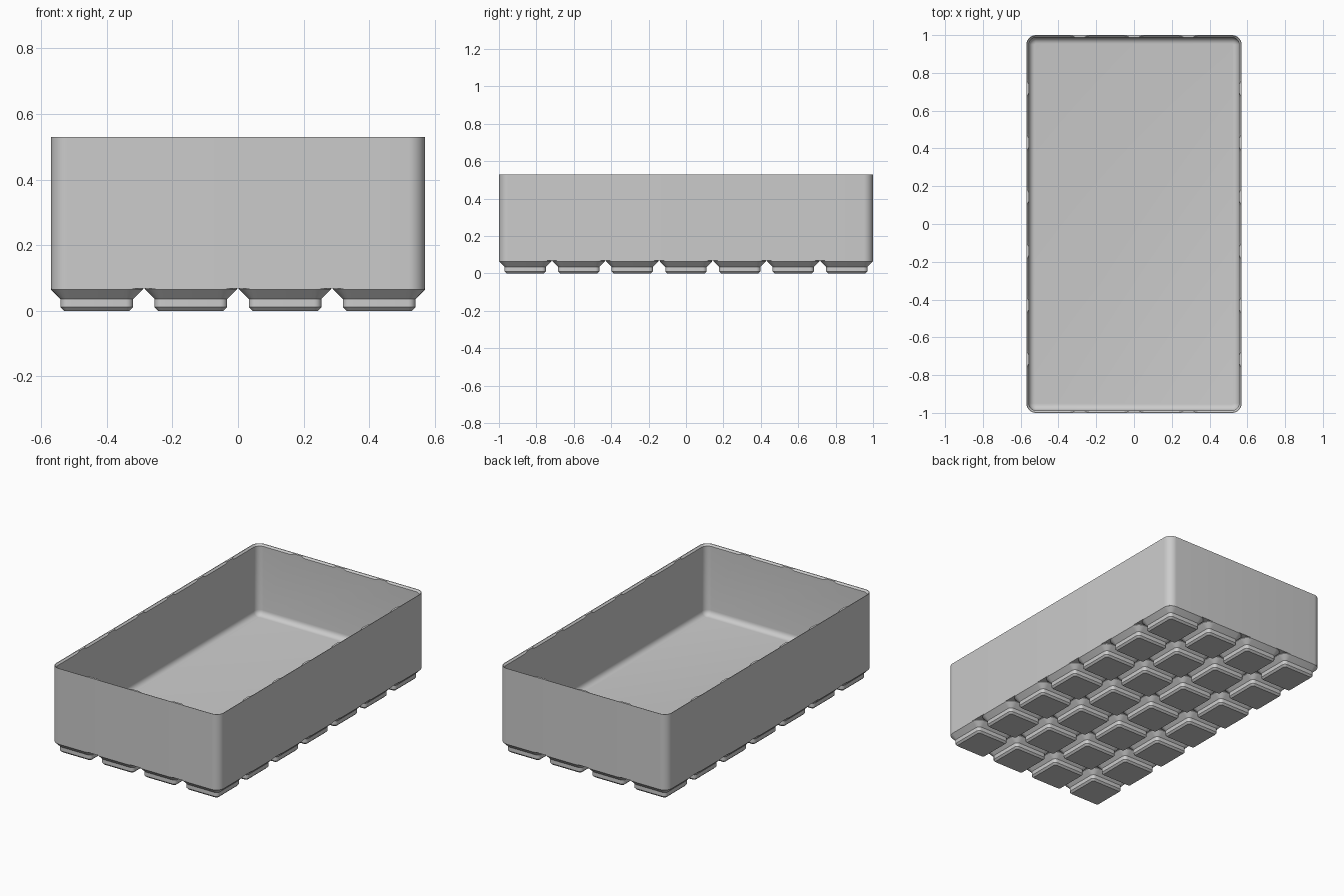
import bpy
import bmesh
from math import cos, sin, pi

if "Cube" in bpy.data.objects:
    bpy.data.objects.remove(bpy.data.objects["Cube"], do_unlink=True)

MM = 2 / 146.5                      # scale from millimetres
COLS, ROWS, PITCH = 4, 7, 21
HX, HY = 41.75, 73.25               # half size of the tray
TOP, FLOOR, WALL, RADIUS = 38.8, 7.0, 0.95, 3.75

grey = bpy.data.materials.new("light grey plastic")
grey.use_nodes = True
grey.diffuse_color = (0.6, 0.6, 0.6, 1)
grey.node_tree.nodes["Principled BSDF"].inputs["Base Color"].default_value = (0.6, 0.6, 0.6, 1)


def ring(bm, cx, cy, hx, hy, r, z, steps):
    """Rounded rectangle loop of vertices."""
    verts = []
    for i, (sx, sy) in enumerate([(1, 1), (-1, 1), (-1, -1), (1, -1)]):
        for k in range(steps + 1):
            a = (i + k / steps) * pi / 2
            verts.append(bm.verts.new((MM * (cx + sx * (hx - r) + r * cos(a)),
                                       MM * (cy + sy * (hy - r) + r * sin(a)), MM * z)))
    return verts


def loft(bm, cx, cy, hx, hy, profile, steps):
    """Closed skin through (inset, height) rings, capped at both ends."""
    rings = [ring(bm, cx, cy, hx - d, hy - d, max(RADIUS - d, 0.4), z, steps)
             for d, z in profile]
    bm.faces.new(rings[0][::-1])
    for lo, hi in zip(rings, rings[1:]):
        for i in range(len(lo)):
            j = (i + 1) % len(lo)
            bm.faces.new((lo[i], lo[j], hi[j], hi[i]))
    bm.faces.new(rings[-1])


def finish(name, bm):
    bmesh.ops.recalc_face_normals(bm, faces=bm.faces)
    mesh = bpy.data.meshes.new(name)
    bm.to_mesh(mesh)
    bm.free()
    mesh.materials.append(grey)
    obj = bpy.data.objects.new(name, mesh)
    bpy.context.collection.objects.link(obj)
    return obj


def smooth(obj):
    bpy.ops.object.select_all(action="DESELECT")
    obj.select_set(True)
    bpy.context.view_layer.objects.active = obj
    bpy.ops.object.shade_smooth_by_angle(angle=pi / 6)


cells = [((c - (COLS - 1) / 2) * PITCH, (r - (ROWS - 1) / 2) * PITCH)
         for c in range(COLS) for r in range(ROWS)]

# Tray: outer wall, thin rim, inner wall, filleted floor
FILLET = 2.4
fillet = [(WALL + FILLET * (1 - cos(a)), FLOOR + FILLET * (1 - sin(a)))
          for a in [k * pi / 12 for k in range(7)]]
bm = bmesh.new()
loft(bm, 0, 0, HX, HY, [(0, 5), (0, TOP), (WALL, TOP)] + fillet, 10)
tray = finish("tray", bm)

# Rim seat: one chamfered pocket per cell, leaving small lands at cell borders
bm = bmesh.new()
for cx, cy in cells:
    loft(bm, cx, cy, PITCH / 2 - 0.03, PITCH / 2 - 0.03,
         [(2, TOP - 1.6), (0.45, TOP - 0.05), (0.45, TOP + 1)], 8)
cutter = finish("rim_cutter", bm)
cutter.hide_render = True
cutter.hide_viewport = True
cut = tray.modifiers.new("rim_seat", "BOOLEAN")
cut.operation = "DIFFERENCE"
cut.solver = "EXACT"
cut.object = cutter
bpy.context.view_layer.update()
baked = bpy.data.meshes.new_from_object(
    tray.evaluated_get(bpy.context.evaluated_depsgraph_get()))
tray.modifiers.clear()
tray.data = baked
bpy.data.objects.remove(cutter, do_unlink=True)
smooth(tray)

# Feet: stepped and chamfered pads
bm = bmesh.new()
for cx, cy in cells:
    loft(bm, cx, cy, PITCH / 2 - 0.25, PITCH / 2 - 0.25,
         [(2.95, 0), (2.15, 0.8), (2.15, 2.6), (0, 4.75), (0, 5.02)], 6)
feet = finish("feet", bm)
smooth(feet)
